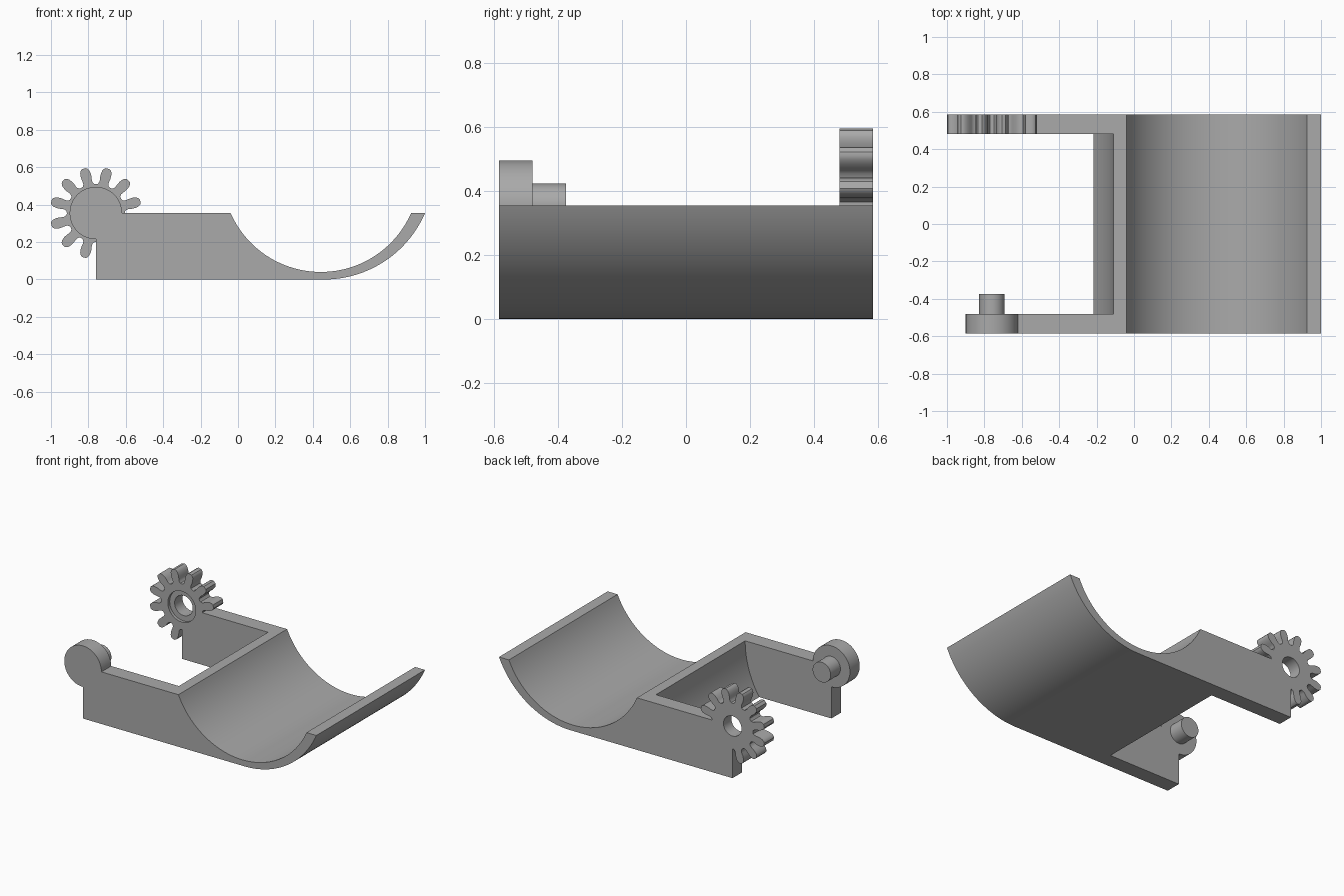
import bpy, bmesh
from math import sin, cos, pi, radians, atan2, hypot

if "Cube" in bpy.data.objects:
    bpy.data.objects.remove(bpy.data.objects["Cube"], do_unlink=True)

grey = bpy.data.materials.new("plain grey")
grey.use_nodes = True
GREY = (0.4, 0.4, 0.4, 1)
grey.diffuse_color = GREY
grey.node_tree.nodes["Principled BSDF"].inputs["Base Color"].default_value = GREY

PIVOT = (-0.76, 0.355)   # shared axis of gear and peg (x, z)
SIDE, INNER = 0.585, 0.48  # outer and inner faces of the arms
RIM = 0.355


def extrude(name, profile, y0, y1):
    """Solid made by extruding an (x, z) outline from y0 to y1."""
    bm = bmesh.new()
    face = bm.faces.new([bm.verts.new((x, y0, z)) for x, z in profile])
    out = bmesh.ops.extrude_face_region(bm, geom=[face])
    moved = [v for v in out["geom"] if isinstance(v, bmesh.types.BMVert)]
    bmesh.ops.translate(bm, verts=moved, vec=(0, y1 - y0, 0))
    bmesh.ops.recalc_face_normals(bm, faces=bm.faces)
    mesh = bpy.data.meshes.new(name)
    bm.to_mesh(mesh)
    bm.free()
    mesh.materials.append(grey)
    obj = bpy.data.objects.new(name, mesh)
    bpy.context.collection.objects.link(obj)
    return obj


def arc(cx, cz, r, a0, a1, n):
    return [(cx + r * cos(a0 + (a1 - a0) * i / n), cz + r * sin(a0 + (a1 - a0) * i / n))
            for i in range(n + 1)]


def circle(r, n=64):
    return arc(*PIVOT, r, 0, 2 * pi, n)[:-1]


def activate(obj):
    bpy.ops.object.select_all(action="DESELECT")
    obj.select_set(True)
    bpy.context.view_layer.objects.active = obj


def cut(obj, profile, y0, y1):
    """Subtract an extruded outline from obj."""
    cutter = extrude("cutter", profile, y0, y1)
    cutter.hide_render = True
    mod = obj.modifiers.new("cut", "BOOLEAN")
    mod.operation, mod.solver, mod.object = "DIFFERENCE", "EXACT", cutter
    activate(obj)
    bpy.ops.object.modifier_apply(modifier=mod.name)
    bpy.data.objects.remove(cutter, do_unlink=True)


# Gear outline: half a tooth as (degrees from tooth centre, radius), mirrored
half = [(15, 0.155), (11, 0.157), (8.5, 0.168), (8, 0.18), (8.2, 0.195),
        (7.6, 0.213), (6.4, 0.229), (4.6, 0.24), (2.5, 0.246)]
tooth = [(-a, r) for a, r in half] + [(a, r) for a, r in reversed(half[1:])]
gear_outline = []
for k in range(12):
    for a, r in tooth:
        t = radians(15 + 30 * k + a)
        gear_outline.append((PIVOT[0] + r * cos(t), PIVOT[1] + r * sin(t)))

# Cradle: flat-bottomed arms running into a round trough
out_x, out_r = 0.46, 0.588
in_x, in_z, in_r = 0.443, 0.567, 0.527
a_out = atan2(RIM - out_r, 1 - out_x)
a_in = atan2(RIM - in_z, 0.925 - in_x)
profile = [(PIVOT[0], 0)]
profile += arc(out_x, out_r, hypot(1 - out_x, RIM - out_r), -pi / 2, a_out, 32)
profile += arc(in_x, in_z, in_r, a_in, -pi - a_in, 56)
profile += [(PIVOT[0], RIM)]
cradle = extrude("cradle", profile, -SIDE, SIDE)

# Round clearance between the arms, then seats for the pivot parts
cut(cradle, circle(0.65, 160), -INNER, INNER)
cut(cradle, gear_outline, 0.4, 0.7)
cut(cradle, circle(0.14), -0.7, -0.4)

# Gear with through hole and shallow recess on its inner face
gear = extrude("gear", gear_outline, INNER, SIDE)
cut(gear, circle(0.068), 0.4, 0.7)
cut(gear, circle(0.105), 0.4, INNER + 0.02)

# Pivot disc and peg on the front arm
disc = extrude("pivot_disc", circle(0.14), -SIDE, -INNER)
peg = extrude("pivot_peg", circle(0.068), -INNER, -0.375)

for obj in (cradle, gear, disc, peg):
    activate(obj)
    bpy.ops.object.shade_smooth_by_angle(angle=radians(30))
